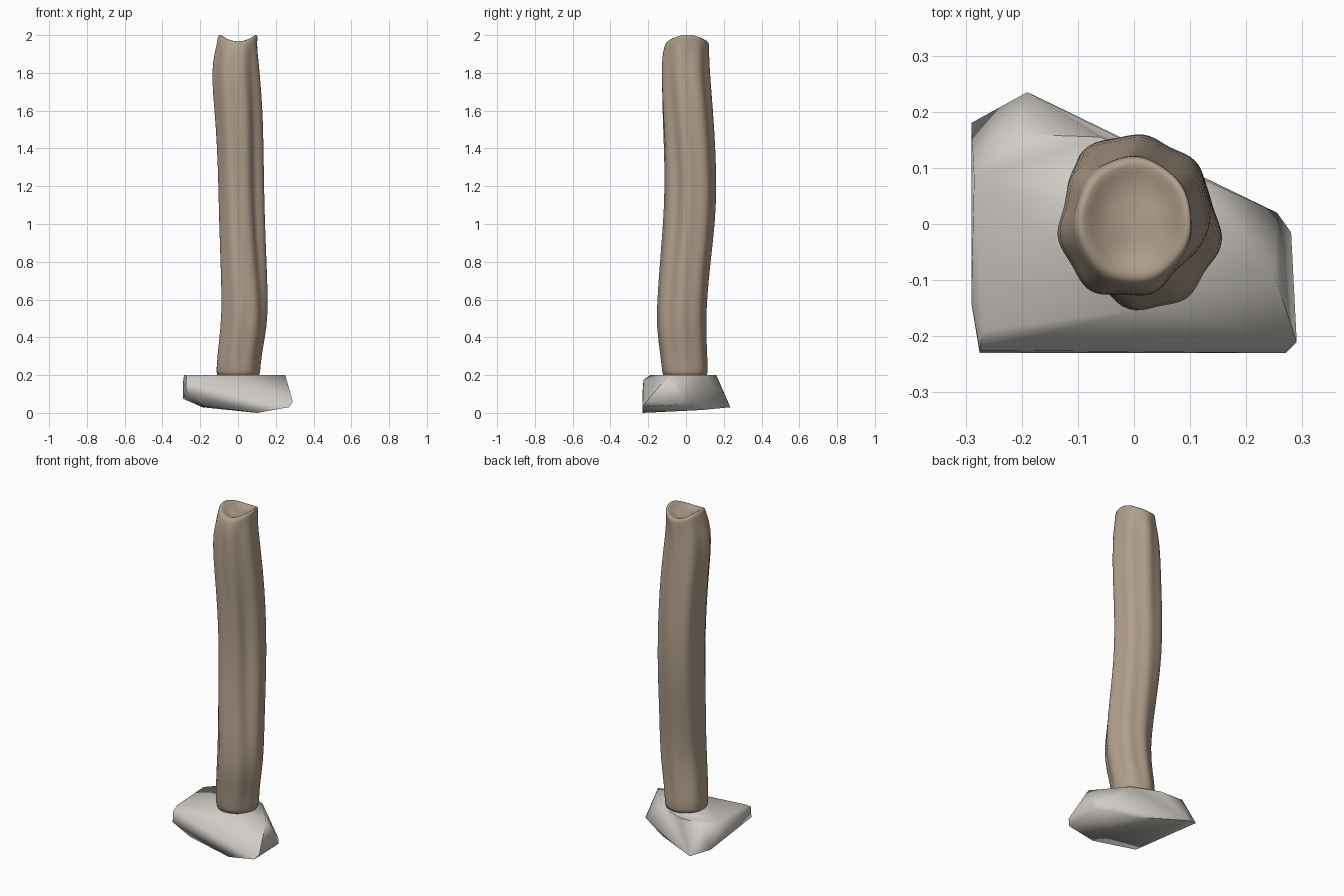
import bpy, bmesh
from math import cos, sin, pi


def material(name, rgb):
    m = bpy.data.materials.new(name)
    m.diffuse_color = (*rgb, 1)
    return m


def finish(name, bm, mat, angle):
    bmesh.ops.recalc_face_normals(bm, faces=bm.faces)
    me = bpy.data.meshes.new(name)
    bm.to_mesh(me)
    bm.free()
    ob = bpy.data.objects.new(name, me)
    bpy.context.collection.objects.link(ob)
    me.materials.append(mat)
    bpy.ops.object.select_all(action='DESELECT')
    ob.select_set(True)
    bpy.context.view_layer.objects.active = ob
    bpy.ops.object.shade_smooth_by_angle(angle=angle)
    return ob


# Wooden post: fluted, gently bent rings (z, x min, x max, y min, y max, saddle height)
RINGS = [
    (0.185, -0.112, 0.112, -0.120, 0.112, 0),
    (0.21, -0.118, 0.117, -0.127, 0.118, 0),
    (0.30, -0.116, 0.122, -0.135, 0.114, 0),
    (0.46, -0.096, 0.154, -0.159, 0.107, 0),
    (0.60, -0.090, 0.158, -0.153, 0.111, 0),
    (0.80, -0.095, 0.151, -0.139, 0.129, 0),
    (1.00, -0.101, 0.143, -0.121, 0.153, 0),
    (1.20, -0.105, 0.139, -0.113, 0.161, 0),
    (1.40, -0.111, 0.137, -0.119, 0.155, 0),
    (1.60, -0.125, 0.133, -0.130, 0.142, 0),
    (1.80, -0.144, 0.117, -0.136, 0.126, 0),
    (1.90, -0.124, 0.105, -0.130, 0.122, 0.008),
    (1.95, -0.110, 0.102, -0.118, 0.122, 0.015),
    (1.985, -0.106, 0.106, -0.106, 0.120, 0.018),
    (1.986, -0.090, 0.092, -0.088, 0.106, 0.017),
    (1.969, -0.070, 0.072, -0.066, 0.084, 0.010),
    (1.956, -0.035, 0.037, -0.030, 0.045, 0.003),
]
BULGE = (0.0, 0.19, 0.11, -0.2)   # diagonal bulge per quadrant at mid height
SEG, LOBES = 42, 7
bm = bmesh.new()
rows = []
for z, x0, x1, y0, y1, saddle in RINGS:
    flute = 0.042 if 0.25 < z < 1.92 else 0.01
    mid = max(0, sin(pi * (z - 0.45) / 1.4)) if z > 0.45 else 0
    row = []
    for i in range(SEG):
        a = 2 * pi * i / SEG
        r = 1 - 0.6 * flute + flute * cos(LOBES * a + 1.2 * z) + 0.3 * flute * sin(3 * a + z)
        r += mid * BULGE[int(2 * a / pi) % 4] * sin(2 * a) ** 2
        row.append(bm.verts.new(((x0 + x1) / 2 + r * (x1 - x0) / 2 * cos(a),
                                 (y0 + y1) / 2 + r * (y1 - y0) / 2 * sin(a),
                                 z + saddle * cos(2 * a))))
    rows.append(row)
for p, q in zip(rows, rows[1:]):
    for i in range(SEG):
        j = (i + 1) % SEG
        bm.faces.new((p[i], p[j], q[j], q[i]))
bm.faces.new(rows[0])
bm.faces.new(rows[-1])
post = finish("wooden_post", bm, material("wood", (0.44, 0.345, 0.26)), pi)
sub = post.modifiers.new("smooth", 'SUBSURF')
sub.levels = sub.render_levels = 1

# Chipped stone base: hull of its corner points
STONE = [
    (-0.27, -0.19, 0.2), (-0.285, 0.08, 0.2), (-0.21, 0.16, 0.2), (-0.06, 0.155, 0.2),
    (0.1, 0.09, 0.2), (0.25, -0.09, 0.2), (0.02, -0.15, 0.2),
    (-0.29, 0.18, 0.075), (-0.19, 0.235, 0.03), (0.255, 0.02, 0.06), (0.28, -0.015, 0.045),
    (0.29, -0.21, 0.06), (0.27, -0.23, 0.03), (0.10, -0.23, 0), (-0.18, -0.20, 0.035),
    (-0.275, -0.23, 0.11), (-0.275, -0.225, 0.175), (-0.29, -0.14, 0.17),
    (0.1, 0.08, 0.015),
]
bm = bmesh.new()
for co in STONE:
    bm.verts.new(co)
bmesh.ops.convex_hull(bm, input=bm.verts)
loose = [v for v in bm.verts if not v.link_faces]
bmesh.ops.delete(bm, geom=loose, context='VERTS')
finish("stone_base", bm, material("stone", (0.63, 0.60, 0.56)), 1.1)
